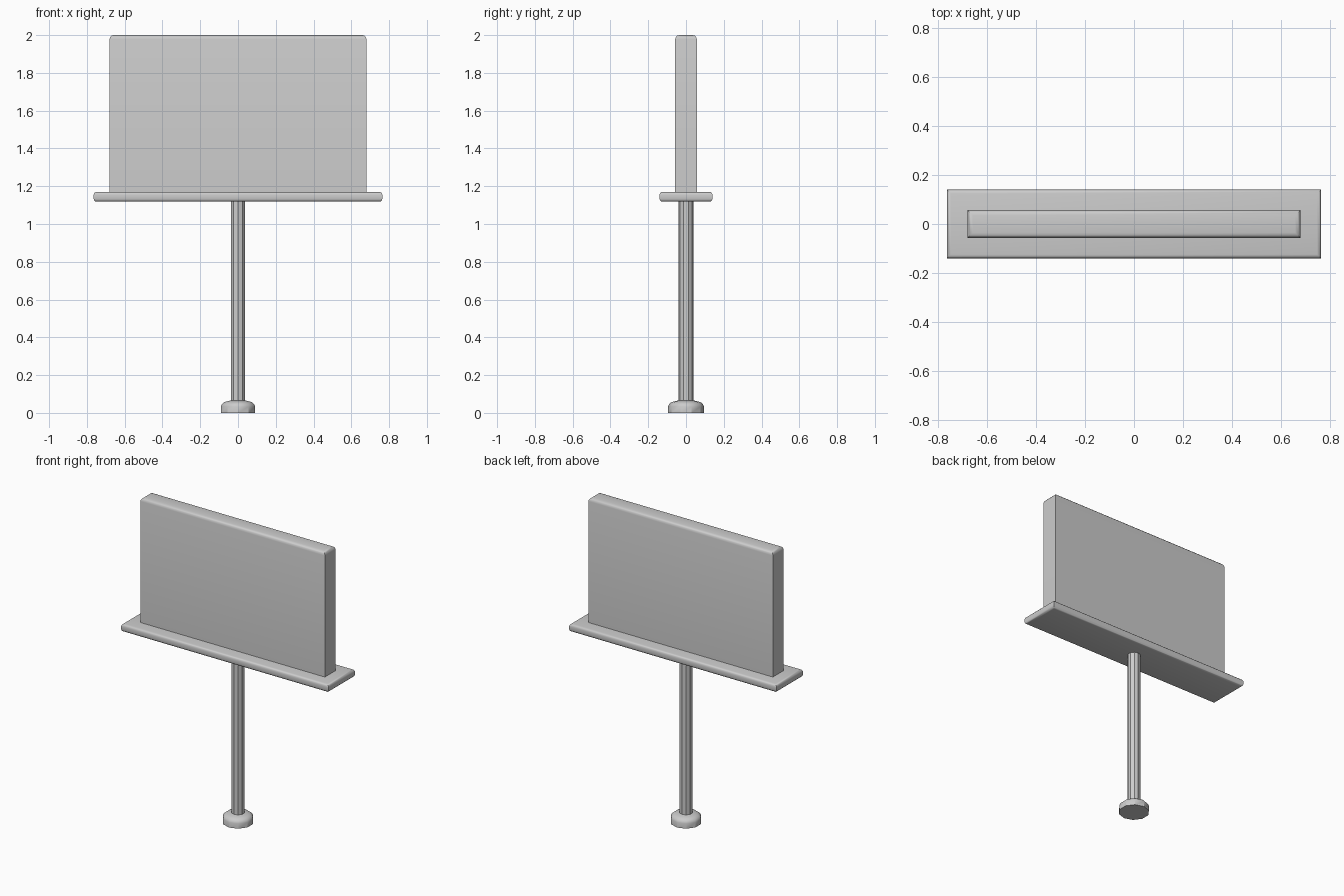
import bpy, bmesh, math

if "Cube" in bpy.data.objects:
    bpy.data.objects.remove(bpy.data.objects["Cube"])


def finish(name, bm):
    bmesh.ops.recalc_face_normals(bm, faces=bm.faces[:])
    mesh = bpy.data.meshes.new(name)
    bm.to_mesh(mesh)
    bm.free()
    obj = bpy.data.objects.new(name, mesh)
    bpy.context.collection.objects.link(obj)
    bpy.ops.object.select_all(action='DESELECT')
    obj.select_set(True)
    bpy.context.view_layer.objects.active = obj
    bpy.ops.object.shade_smooth_by_angle(angle=math.radians(35))
    return obj


def slab(name, sx, sy, z0, z1, radius, round_bottom):
    """Box with rounded top (and optionally bottom) rim, sharp upright corners."""
    bm = bmesh.new()
    bmesh.ops.create_cube(bm, size=1)
    for v in bm.verts:
        v.co = (v.co.x * sx, v.co.y * sy, z1 if v.co.z > 0 else z0)
    mid = (z0 + z1) / 2
    rim = [e for e in bm.edges
           if abs(e.verts[0].co.z - e.verts[1].co.z) < 1e-5
           and (round_bottom or e.verts[0].co.z > mid)]
    bmesh.ops.bevel(bm, geom=rim, offset=radius, segments=3, profile=0.5,
                    affect='EDGES')
    return finish(name, bm)


def lathe(name, profile, sides):
    """Turned part from (radius, z) points, capped at both ends."""
    bm = bmesh.new()
    rings = []
    for r, z in profile:
        angles = [math.pi / 2 + 2 * math.pi * i / sides for i in range(sides)]
        rings.append([bm.verts.new((r * math.cos(a), r * math.sin(a), z))
                      for a in angles])
    for low, high in zip(rings, rings[1:]):
        for i in range(sides):
            j = (i + 1) % sides
            bm.faces.new((low[i], low[j], high[j], high[i]))
    bm.faces.new(rings[0][::-1])
    bm.faces.new(rings[-1])
    return finish(name, bm)


# upright panel and the ledge under it
slab("panel", 1.36, 0.114, 1.165, 2.0, 0.022, False)
slab("ledge", 1.528, 0.28, 1.118, 1.17, 0.016, True)

# post and rounded foot
lathe("post", [(0.04, 0.05), (0.04, 1.125)], 10)
lathe("foot", [(0.095, 0), (0.095, 0.034), (0.09, 0.046),
               (0.078, 0.056), (0.062, 0.061), (0.04, 0.066)], 10)
